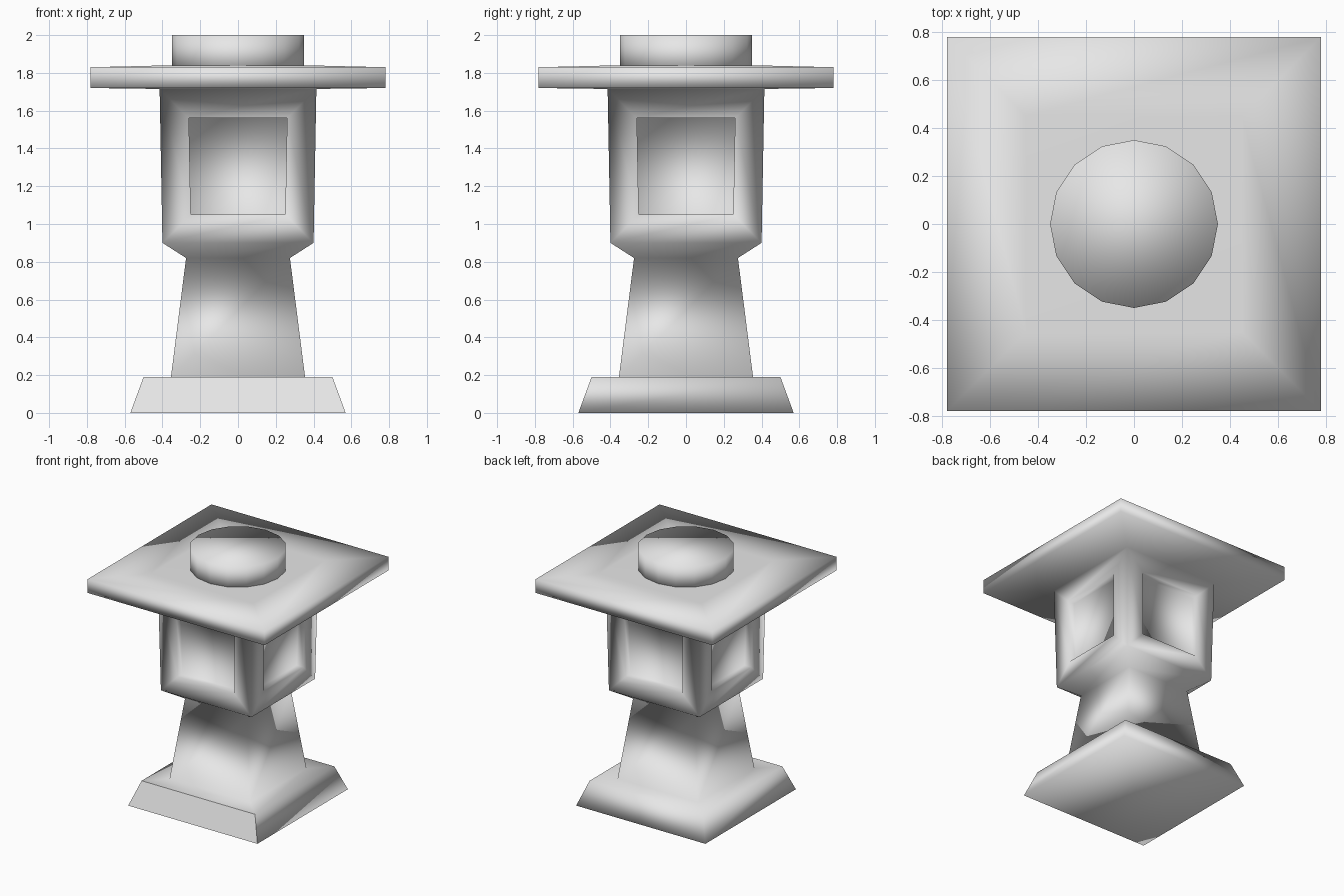
import bpy
import bmesh
import math
from mathutils import Vector

cube = bpy.data.objects.get("Cube")
if cube:
    bpy.data.objects.remove(cube, do_unlink=True)

# One plain stone colour
GREY = (0.8, 0.8, 0.8, 1.0)
stone = bpy.data.materials.new("grey stone")
stone.use_nodes = True
stone.diffuse_color = GREY
stone.node_tree.nodes["Principled BSDF"].inputs["Base Color"].default_value = GREY


def add_object(name, bm):
    """Turn a bmesh into a named stone object."""
    bmesh.ops.recalc_face_normals(bm, faces=bm.faces[:])
    mesh = bpy.data.meshes.new(name)
    bm.to_mesh(mesh)
    bm.free()
    mesh.materials.append(stone)
    obj = bpy.data.objects.new(name, mesh)
    bpy.context.collection.objects.link(obj)
    return obj


def square_ring(bm, half, z):
    corners = ((-1, -1), (1, -1), (1, 1), (-1, 1))
    return [bm.verts.new((x * half, y * half, z)) for x, y in corners]


# Lantern: half width and height of each square section, from the ground up
PROFILE = [(0.57, 0.0), (0.50, 0.19),        # plinth
           (0.355, 0.19), (0.275, 0.82),     # tapered pillar
           (0.40, 0.90), (0.415, 1.715),     # lamp box
           (0.78, 1.72), (0.78, 1.83),       # roof slab
           (0.45, 1.838)]
BOX = 4

bm = bmesh.new()
rings = [square_ring(bm, half, z) for half, z in PROFILE]
bm.faces.new(rings[0])
bm.faces.new(rings[-1])
box_walls = []
for level, (low, high) in enumerate(zip(rings, rings[1:])):
    for i in range(4):
        j = (i + 1) % 4
        face = bm.faces.new((low[i], low[j], high[j], high[i]))
        face.smooth = True
        if level == BOX:
            box_walls.append(face)
        if level == 0 and i == 0:
            plinth_front = face
for face in bm.faces:
    face.smooth = True

# Plinth front is a crisp flat panel
plinth_front.smooth = False
for edge in plinth_front.edges:
    edge.smooth = False
bm.normal_update()

# Recessed window in each lamp box wall
DEPTH = 0.06
for wall in box_walls:
    outward = wall.calc_center_median()
    outward.z = 0
    outward.normalize()
    side = Vector((-outward.y, outward.x, 0))
    bmesh.ops.inset_individual(bm, faces=[wall], thickness=0.1)
    for v in wall.verts:
        upper = v.co.z > 1.3
        z = 1.56 if upper else 1.05
        sign = math.copysign(1, v.co.dot(side))
        reach = 0.40 + 0.015 * (z - 0.90) / 0.815
        v.co = outward * reach + side * sign * (0.26 if upper else 0.25)
        v.co.z = z
    bmesh.ops.inset_individual(bm, faces=[wall], thickness=0.0, depth=0.0)
    for v in wall.verts:
        v.co -= outward * DEPTH
for face in bm.faces:
    face.smooth = face is not plinth_front
add_object("lantern_body", bm)

# Round cap on the roof
bm = bmesh.new()
bmesh.ops.create_cone(bm, cap_ends=True, segments=16, radius1=0.35, radius2=0.35, depth=0.2)
bmesh.ops.translate(bm, verts=bm.verts[:], vec=(0, 0, 1.9))
for face in bm.faces:
    face.smooth = True
add_object("roof_cap", bm)
